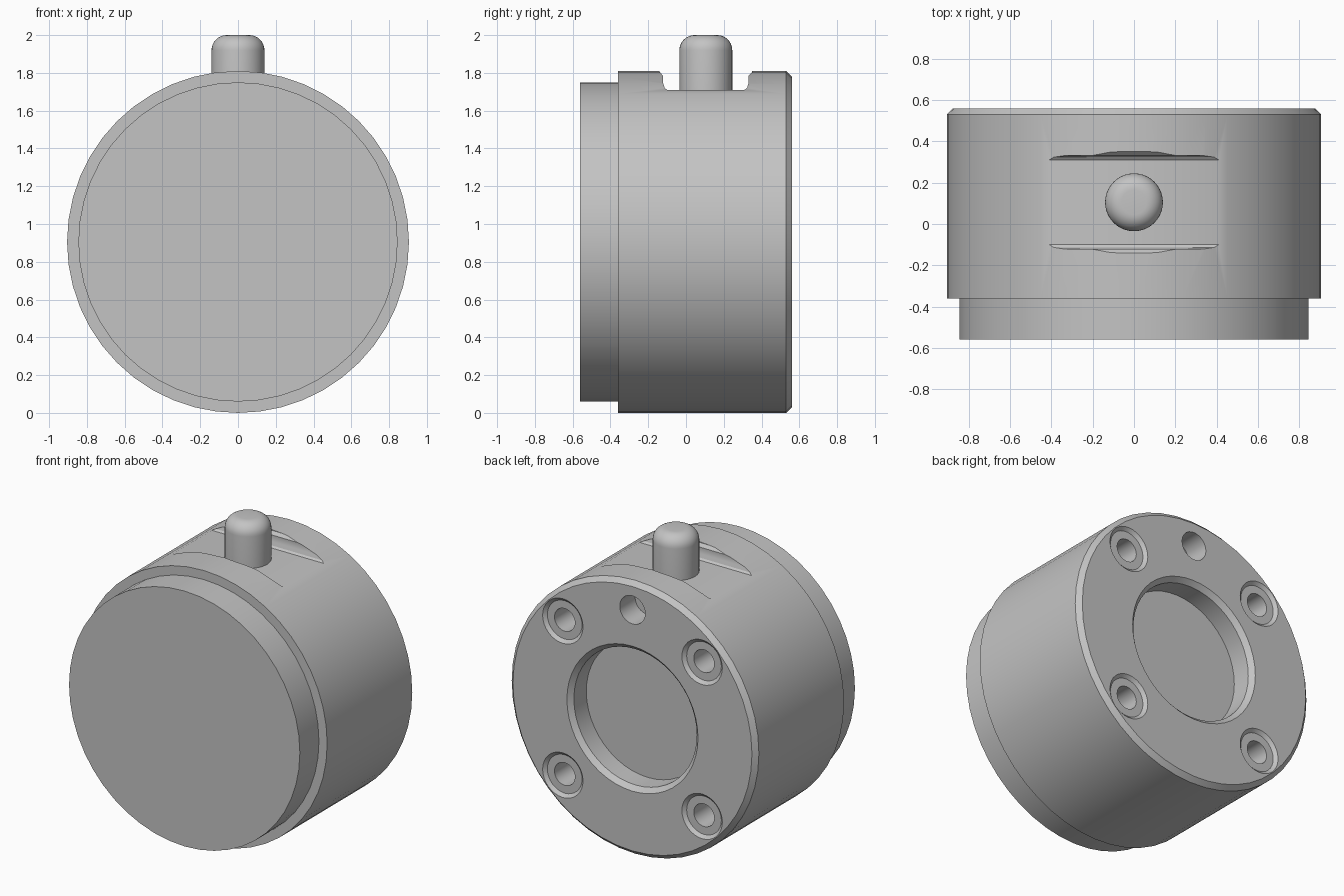
import bpy, bmesh, math
from mathutils import Matrix

if "Cube" in bpy.data.objects:
    bpy.data.objects.remove(bpy.data.objects["Cube"])

grey = bpy.data.materials.new("satin grey")
grey.use_nodes = True
COLOUR = (0.55, 0.55, 0.55, 1)
grey.diffuse_color = COLOUR
grey.node_tree.nodes["Principled BSDF"].inputs["Base Color"].default_value = COLOUR

AXIS_Z = 0.905
ALONG_Y = Matrix.Rotation(-math.pi / 2, 4, 'X')


def make_object(name, bm, matrix):
    bmesh.ops.recalc_face_normals(bm, faces=bm.faces)
    bm.transform(matrix)
    mesh = bpy.data.meshes.new(name)
    bm.to_mesh(mesh)
    bm.free()
    mesh.materials.append(grey)
    obj = bpy.data.objects.new(name, mesh)
    bpy.context.collection.objects.link(obj)
    return obj


def lathe(name, profile, segments, matrix):
    """Revolve (radius, height) points, closed on the axis, about local z."""
    bm = bmesh.new()
    verts = [bm.verts.new((r, 0, h)) for r, h in profile]
    edges = [bm.edges.new(pair) for pair in zip(verts, verts[1:])]
    bmesh.ops.spin(bm, geom=verts + edges, axis=(0, 0, 1), cent=(0, 0, 0),
                   angle=math.tau, steps=segments, use_duplicate=False)
    bmesh.ops.remove_doubles(bm, verts=bm.verts, dist=1e-5)
    return make_object(name, bm, matrix)


def cut(target, cutter):
    mod = target.modifiers.new("cut", 'BOOLEAN')
    mod.operation = 'DIFFERENCE'
    mod.solver = 'EXACT'
    mod.object = cutter
    bpy.context.view_layer.objects.active = target
    bpy.ops.object.modifier_apply(modifier=mod.name)
    bpy.data.objects.remove(cutter)


def smooth(obj):
    bpy.ops.object.select_all(action='DESELECT')
    obj.select_set(True)
    bpy.context.view_layer.objects.active = obj
    bpy.ops.object.shade_smooth_by_angle(angle=math.radians(30))


# Round housing with stepped front, chamfered back rim and back recess
housing = lathe("housing", [
    (0, -0.56), (0.845, -0.56), (0.845, -0.36), (0.905, -0.36), (0.905, 0.53),
    (0.875, 0.56), (0.48, 0.56), (0.45, 0.53), (0.45, 0.40), (0, 0.40)],
    48, Matrix.Translation((0, 0, AXIS_Z)) @ ALONG_Y)

# Flat slot across the top, with eased edges
half = [(0.205, 1.71), (0.218, 1.72), (0.226, 1.745), (0.226, 1.785),
        (0.245, 1.805), (0.245, 1.95)]
bm = bmesh.new()
outline = half + [(-y, z) for y, z in reversed(half)]
face = bm.faces.new([bm.verts.new((-0.6, y, z)) for y, z in outline])
side = bmesh.ops.extrude_face_region(bm, geom=[face])["geom"]
bmesh.ops.translate(bm, vec=(1.2, 0, 0),
                    verts=[v for v in side if isinstance(v, bmesh.types.BMVert)])
cut(housing, make_object("slot_cutter", bm, Matrix.Translation((0, 0.105, 0))))

# Four chamfered screw holes in the back
for x in (-0.51, 0.51):
    for z in (-0.51, 0.51):
        cut(housing, lathe("screw_hole_cutter", [
            (0, 0.34), (0.075, 0.34), (0.075, 0.54), (0.127, 0.54),
            (0.148, 0.56), (0.148, 0.6), (0, 0.6)],
            32, Matrix.Translation((x, 0, AXIS_Z + z)) @ ALONG_Y))

# Locating hole above the recess
cut(housing, lathe("locating_hole_cutter", [
    (0, 0.40), (0.093, 0.40), (0.093, 0.6), (0, 0.6)],
    32, Matrix.Translation((0, 0, AXIS_Z + 0.72)) @ ALONG_Y))
smooth(housing)

# Round-topped pin standing in the slot
ROUND = 0.08
dome = [(0.14 - ROUND + ROUND * math.cos(a), 2 - ROUND + ROUND * math.sin(a))
        for a in (math.pi / 2 * i / 8 for i in range(9))]
pin = lathe("pin", [(0, 1.65), (0.14, 1.65)] + dome + [(0, 2)],
            40, Matrix.Translation((0, 0.105, 0)))
smooth(pin)
